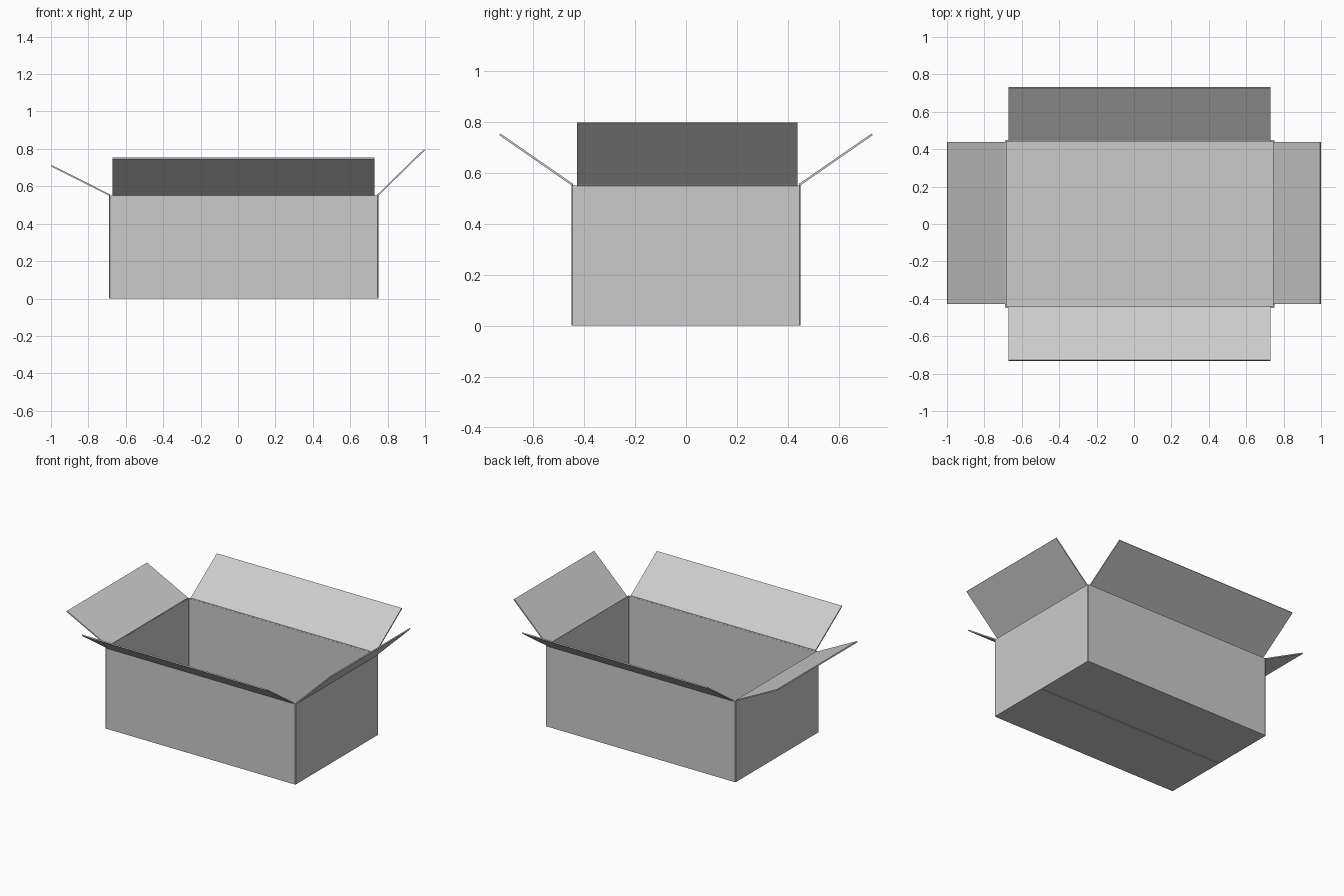
import bpy, bmesh
from mathutils import Vector

if "Cube" in bpy.data.objects:
    bpy.data.objects.remove(bpy.data.objects["Cube"])

T = 0.008                                   # cardboard thickness
X0, X1, Y0, Y1, H = -0.69, 0.75, -0.45, 0.45, 0.55


def finish(name, bm):
    bmesh.ops.recalc_face_normals(bm, faces=bm.faces)
    me = bpy.data.meshes.new(name)
    bm.to_mesh(me)
    bm.free()
    ob = bpy.data.objects.new(name, me)
    bpy.context.collection.objects.link(ob)
    return ob


def slab(name, x0, x1, y0, y1, z0, z1):
    bm = bmesh.new()
    bmesh.ops.create_cube(bm, size=1)
    for v in bm.verts:
        v.co = ((x0 + x1) / 2 + v.co.x * (x1 - x0),
                (y0 + y1) / 2 + v.co.y * (y1 - y0),
                (z0 + z1) / 2 + v.co.z * (z1 - z0))
    return finish(name, bm)


def corners(d, c):
    """Rectangle inset by d with corners cut by c."""
    a, b, e, f = X0 + d, X1 - d, Y0 + d, Y1 - d
    return [(a + c, e), (b - c, e), (b, e + c), (b, f - c),
            (b - c, f), (a + c, f), (a, f - c), (a, e + c)]


# Four walls as one folded tube
bm = bmesh.new()
rings = [[bm.verts.new((x, y, z)) for x, y in corners(d, c)]
         for d, c, z in ((0, .005, 0), (0, .005, H), (T, .002, H), (T, .002, 0))]
for r in range(4):
    p, q = rings[r], rings[(r + 1) % 4]
    for i in range(8):
        j = (i + 1) % 8
        bm.faces.new((p[i], p[j], q[j], q[i]))
finish("walls", bm)


# Open flap: creased strip swept along the wall edge
def flap(name, hinge, tip, lo, hi, axis):
    h, t = Vector(hinge), Vector(tip)
    d = (t - h).normalized()
    n = Vector((-d.y, d.x)) * T / 2
    s = 1 if d.x > 0 else -1
    root = Vector((h.x, H - 0.012))
    side = Vector((-s * T / 2, 0)) * s
    bend = h + d * 0.008
    prof = [root + side, h + n * 1.2, bend + n, t + n,
            t - n, bend - n, h - n * 1.2, root - side]
    if s < 0:
        prof[0], prof[7] = root + side, root - side
    bm = bmesh.new()
    ends = []
    for w in (lo, hi):
        ends.append([bm.verts.new((p.x, w, p.y) if axis == 'x' else (w, p.x, p.y))
                     for p in prof])
    a, b = ends
    for i in range(8):
        j = (i + 1) % 8
        bm.faces.new((a[i], a[j], b[j], b[i]))
    for e in ends:
        for i in range(3):
            bm.faces.new((e[i], e[i + 1], e[6 - i], e[7 - i]))
    finish(name, bm)


k = T / 2
flap("left_flap", (X0 + k, H + .003), (-0.998, .71), -.427, .438, 'x')
flap("right_flap", (X1 - k, H + .001), (0.997, .796), -.427, .438, 'x')
for name, s in (("front_flap", -1), ("back_flap", 1)):
    flap(name, (s * (Y1 - k), H + .003), (s * 0.73, .75), -.67, .73, 'y')

# Closed bottom flaps meeting at a centre seam, with the floor above
slab("front_bottom_flap", X0 + .002, X1 - .002, Y0 + .002, -.002, 0, T)
slab("back_bottom_flap", X0 + .002, X1 - .002, .002, Y1 - .002, 0, T)
slab("inner_floor", X0 + T, X1 - T, Y0 + T, Y1 - T, T, 2 * T)
